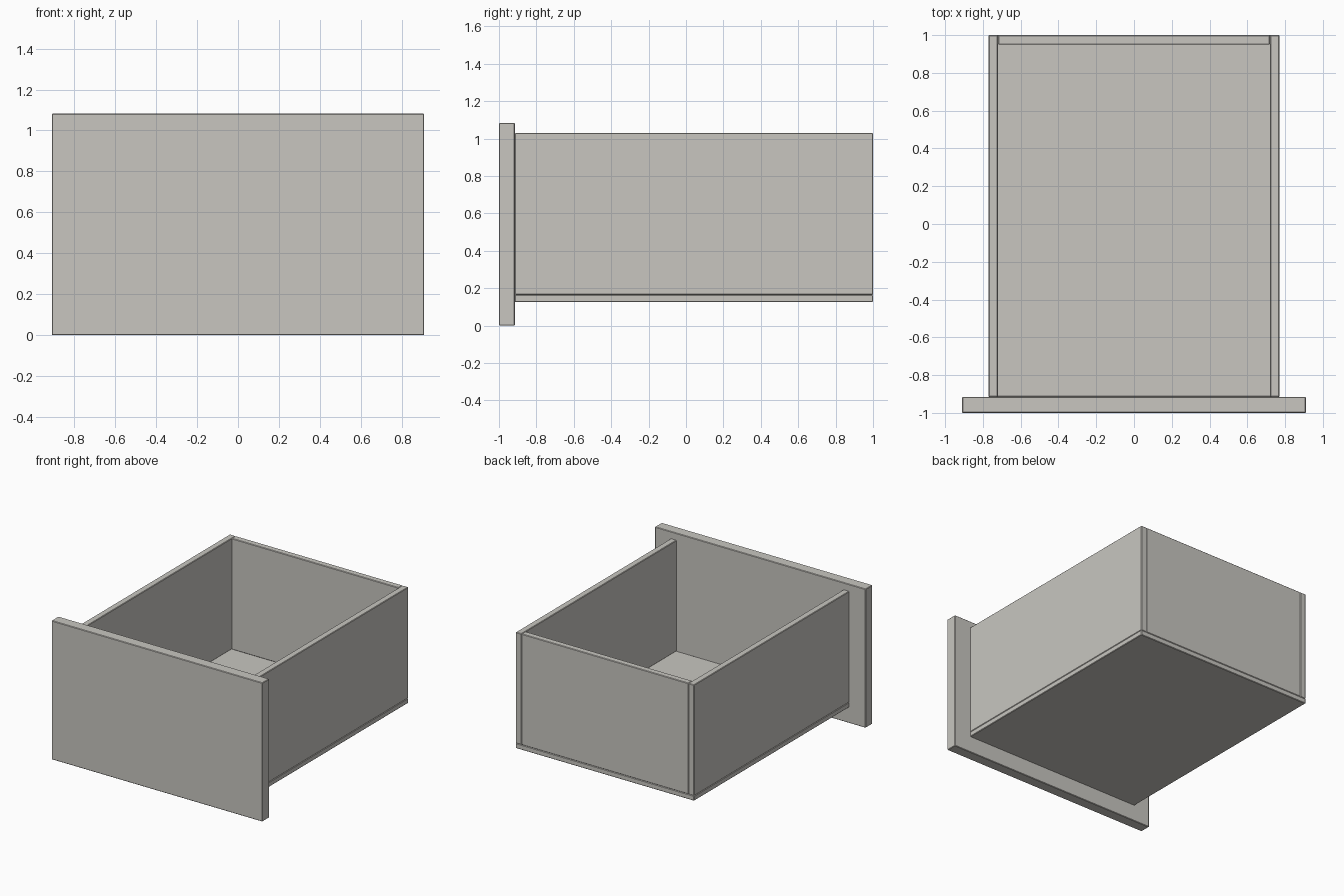
import bpy

cube = bpy.data.objects.get("Cube")
if cube:
    bpy.data.objects.remove(cube, do_unlink=True)

# Single painted board colour
board = bpy.data.materials.new("warm_grey_board")
board.use_nodes = True
colour = (0.58, 0.565, 0.53, 1)
board.diffuse_color = colour
board.node_tree.nodes["Principled BSDF"].inputs["Base Color"].default_value = colour


def panel(name, x, y, z):
    """Flat board between the given (min, max) limits, with eased edges."""
    limits = (x, y, z)
    bpy.ops.mesh.primitive_cube_add(size=1, location=[(a + b) / 2 for a, b in limits])
    ob = bpy.context.object
    ob.name = name
    ob.scale = [b - a for a, b in limits]
    bpy.ops.object.transform_apply(location=False, rotation=False, scale=True)
    ob.data.materials.append(board)
    bevel = ob.modifiers.new("eased_edges", "BEVEL")
    bevel.width = 0.004
    bevel.segments = 1
    return ob


outer, inner = 0.77, 0.72        # half widths of the box
front, back = -0.915, 1.0        # depth limits of the box
floor_z, wall_z, top_z = 0.125, 0.164, 1.03

# Overhanging drawer front
panel("drawer_front", (-0.91, 0.91), (-1, front), (0, 1.083))

# Bottom board under the walls
panel("drawer_bottom", (-outer, outer), (front, back), (floor_z, wall_z))

# Side walls run full depth, the back fits between them
panel("left_side", (inner, outer), (front, back), (wall_z, top_z))
panel("right_side", (-outer, -inner), (front, back), (wall_z, top_z))
panel("drawer_back", (-inner, inner), (0.95, back), (wall_z, top_z))
